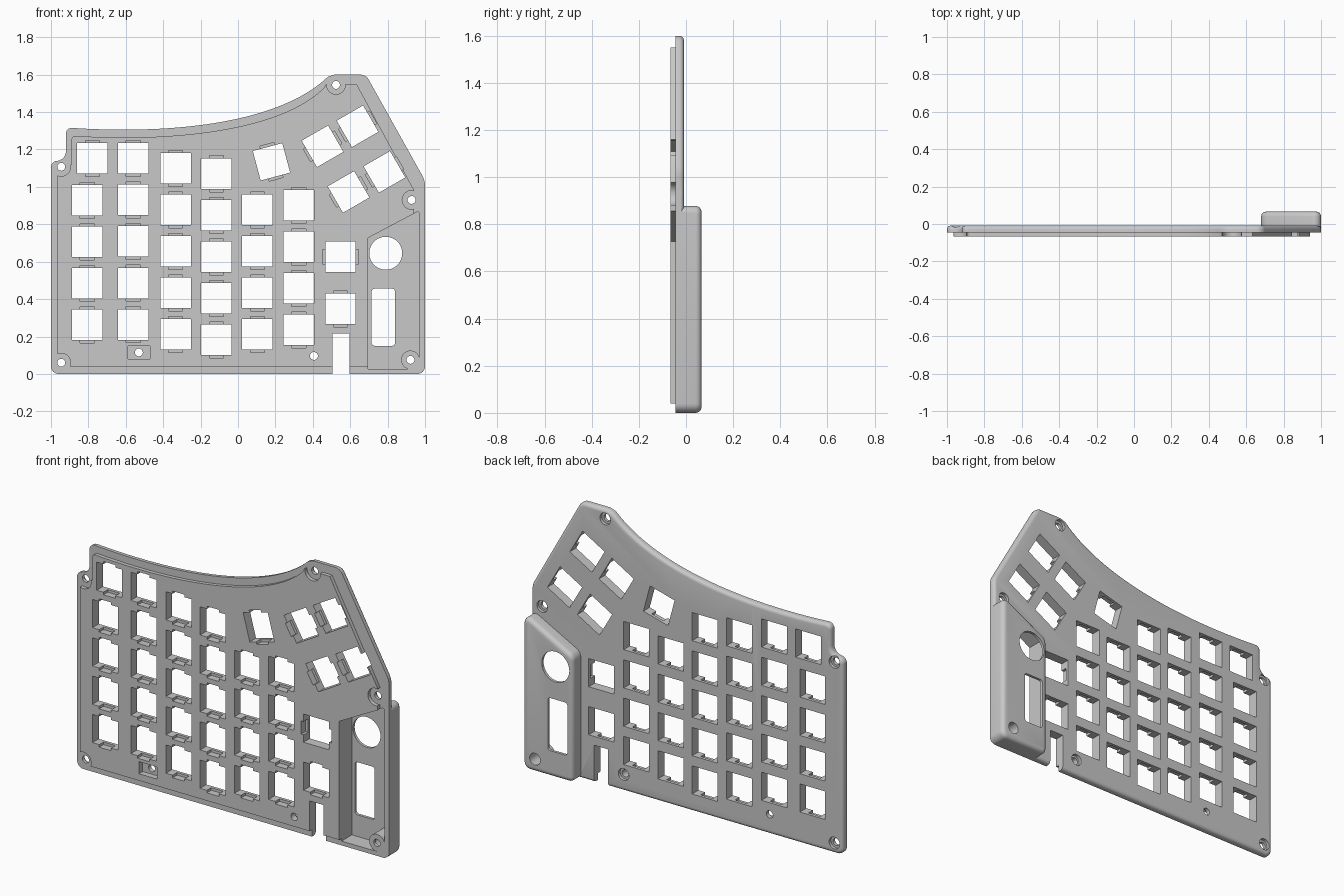
import bpy, bmesh, math
from mathutils import Vector
from mathutils.geometry import interpolate_bezier

cube = bpy.data.objects.get("Cube")
if cube:
    bpy.data.objects.remove(cube)

# Depth levels from front to back
PANEL, RIM, BACK, BOX_BACK = -0.066, -0.0445, -0.0085, 0.066


def rounded(corners):
    """Profile from (x, z, trim) corners; trim > 0 rounds with an arc."""
    pts = [Vector(c[:2]) for c in corners]
    out = []
    for i, p in enumerate(pts):
        trim = corners[i][2] if len(corners[i]) > 2 else 0
        if not trim:
            out.append(p)
            continue
        d1 = (pts[i - 1] - p).normalized()
        d2 = (pts[(i + 1) % len(pts)] - p).normalized()
        w = math.sin(d1.angle(d2) / 2)
        a, b = p + d1 * trim, p + d2 * trim
        for k in range(7):
            t = k / 6
            f, g, h = (1 - t) ** 2, 2 * t * (1 - t) * w, t * t
            out.append((a * f + p * g + b * h) / (f + g + h))
    return out


def curve(a, b, c, d):
    return [tuple(p)[:2] for p in interpolate_bezier(
        *[Vector((*q, 0)) for q in (a, b, c, d)], 32)]


def circle(x, z, r, start=0, end=360, n=32):
    full = abs(end - start) == 360
    angles = [math.radians(start + (end - start) * i / (n if full else n - 1)) for i in range(n)]
    return [(x + r * math.cos(a), z + r * math.sin(a)) for a in angles]


def rect(x, z, w, h, turn=0):
    c, s = math.cos(math.radians(turn)), math.sin(math.radians(turn))
    corners = [(-w / 2, -h / 2), (w / 2, -h / 2), (w / 2, h / 2), (-w / 2, h / 2)]
    return [(x + u * c - v * s, z + u * s + v * c) for u, v in corners]


def prisms(name, profiles, y0, y1, bevel=0):
    """Extrude counterclockwise profiles from y0 to y1, optionally rounding the back edge."""
    bm = bmesh.new()
    back_edges = []
    for profile in profiles:
        front = [bm.verts.new((x, y0, z)) for x, z in profile]
        back = [bm.verts.new((x, y1, z)) for x, z in profile]
        bm.faces.new(front)
        back_edges += bm.faces.new(back[::-1]).edges
        for i in range(len(front)):
            bm.faces.new((front[i], front[i - 1], back[i - 1], back[i]))
    bm.normal_update()
    if bevel:
        bmesh.ops.bevel(bm, geom=back_edges, offset=bevel, offset_type='OFFSET',
                        segments=4, profile=0.5, affect='EDGES', clamp_overlap=False)
        bm.normal_update()
    mesh = bpy.data.meshes.new(name)
    bm.to_mesh(mesh)
    bm.free()
    obj = bpy.data.objects.new(name, mesh)
    bpy.context.collection.objects.link(obj)
    return obj


def combine(target, other, operation='DIFFERENCE'):
    mod = target.modifiers.new("combine", 'BOOLEAN')
    mod.operation, mod.solver, mod.object = operation, 'EXACT', other
    graph = bpy.context.evaluated_depsgraph_get()
    mesh = bpy.data.meshes.new_from_object(target.evaluated_get(graph))
    target.modifiers.clear()
    target.data = mesh
    bpy.data.objects.remove(other)


# Rim plate with its swept top edge
top_edge = curve((-0.885, 1.315), (-0.35, 1.28), (0.22, 1.34), (0.48, 1.588))
outline = rounded([(-1, 0, 0.04), (1, 0, 0.04), (1, 1.034, 0.03), (0.684, 1.6, 0.03),
                   (0.515, 1.6)] + top_edge[::-1]
                  + [(-0.92, 1.315, 0.03), (-0.92, 1.145, 0.045), (-1, 1.135, 0.03)])
case = prisms("keyboard_case", [outline], RIM, BACK, 0.02)

# Raised front panel, cleared around the screws
screws = [(-0.945, 1.107), (-0.945, 0.06), (0.524, 1.545), (0.928, 0.93), (0.922, 0.075)]
panel_edge = curve((-0.86, 1.272), (-0.35, 1.24), (0.23, 1.30), (0.46, 1.53))
panel_outline = rounded([(-0.965, 0.04), (0.71, 0.04), (0.71, 0.71), (0.94, 0.84),
                         (0.94, 0.985), (0.634, 1.55), (0.47, 1.55)] + panel_edge[::-1]
                        + [(-0.89, 1.272, 0.02), (-0.89, 1.12), (-0.965, 1.1)])
panel = prisms("front_panel", [panel_outline], PANEL, -0.03)
combine(panel, prisms("screw_clearance", [circle(x, z, 0.05) for x, z in screws], -0.1, 0))
combine(case, panel, 'UNION')

# Controller box on the back
box_outline = rounded([(0.68, 0, 0.03), (1, 0, 0.04), (1, 0.9, 0.055), (0.68, 0.732, 0.03)])
combine(case, prisms("controller_box", [box_outline], RIM, BOX_BACK, 0.025), 'UNION')

# Pocket inside the box, leaving a boss around the corner screw
boss = circle(*screws[-1], 0.05, 270, 16, 20)
pocket = [(0.695, 0.025)] + boss + [(0.97, 0.86), (0.96, 0.867), (0.695, 0.727)]
combine(case, prisms("box_pocket", [pocket], -0.1, 0.05))

# Key layout: (x, z, turn)
PITCH = 0.222
columns = [(-0.805, 0.928, 4), (-0.559, 1.152, 5), (-0.334, 1.099, 5),
           (-0.115, 1.07, 5), (0.104, 0.877, 4), (0.324, 0.901, 4)]
keys = [(x, z - PITCH * i, 0) for x, z, count in columns for i in range(count)]
keys += [(-0.778, 1.152, 0), (0.548, 0.626, 90), (0.548, 0.348, 0), (0.179, 1.134, 15)]
keys += [(x, z, 120) for x, z in
         [(0.452, 1.217), (0.639, 1.324), (0.591, 0.973), (0.783, 1.08)]]

# Key openings and the clip recesses at two sides of each
KEY = 0.163
combine(case, prisms("key_openings", [rect(x, z, KEY, KEY, a) for x, z, a in keys], -0.1, 0.1))
combine(case, prisms("clip_recesses",
                     [rect(x, z, 0.077, KEY + 0.03, a) for x, z, a in keys], -0.1, -0.026))

# Cable notch, knob hole and display window
window = rounded([(x, z, 0.015) for x, z in rect(0.777, 0.303, 0.125, 0.305)])
combine(case, prisms("box_openings", [rect(0.55, 0.1, 0.09, 0.23),
                                      circle(0.79, 0.645, 0.088, n=48), window], -0.1, 0.1))

# Screw holes, counterbores and the small front recess
extra, small = (0.406, 0.096), (-0.53, 0.115)
combine(case, prisms("screw_holes", [circle(x, z, 0.021) for x, z in screws + [extra, small]],
                     -0.1, 0.1))
combine(case, prisms("counterbores", [circle(x, z, 0.034) for x, z in screws + [extra]],
                     -0.026, 0.1))
combine(case, prisms("reset_recess", [rect(*small, 0.117, 0.07)], -0.1, -0.032))

# Grey plastic
grey = bpy.data.materials.new("grey_plastic")
grey.use_nodes = True
grey.diffuse_color = (0.58, 0.58, 0.58, 1)
grey.node_tree.nodes["Principled BSDF"].inputs["Base Color"].default_value = (0.58, 0.58, 0.58, 1)
case.data.materials.clear()
case.data.materials.append(grey)
for face in case.data.polygons:
    face.material_index = 0

bpy.ops.object.select_all(action='DESELECT')
case.select_set(True)
bpy.context.view_layer.objects.active = case
bpy.ops.object.shade_smooth_by_angle(angle=math.radians(30))
